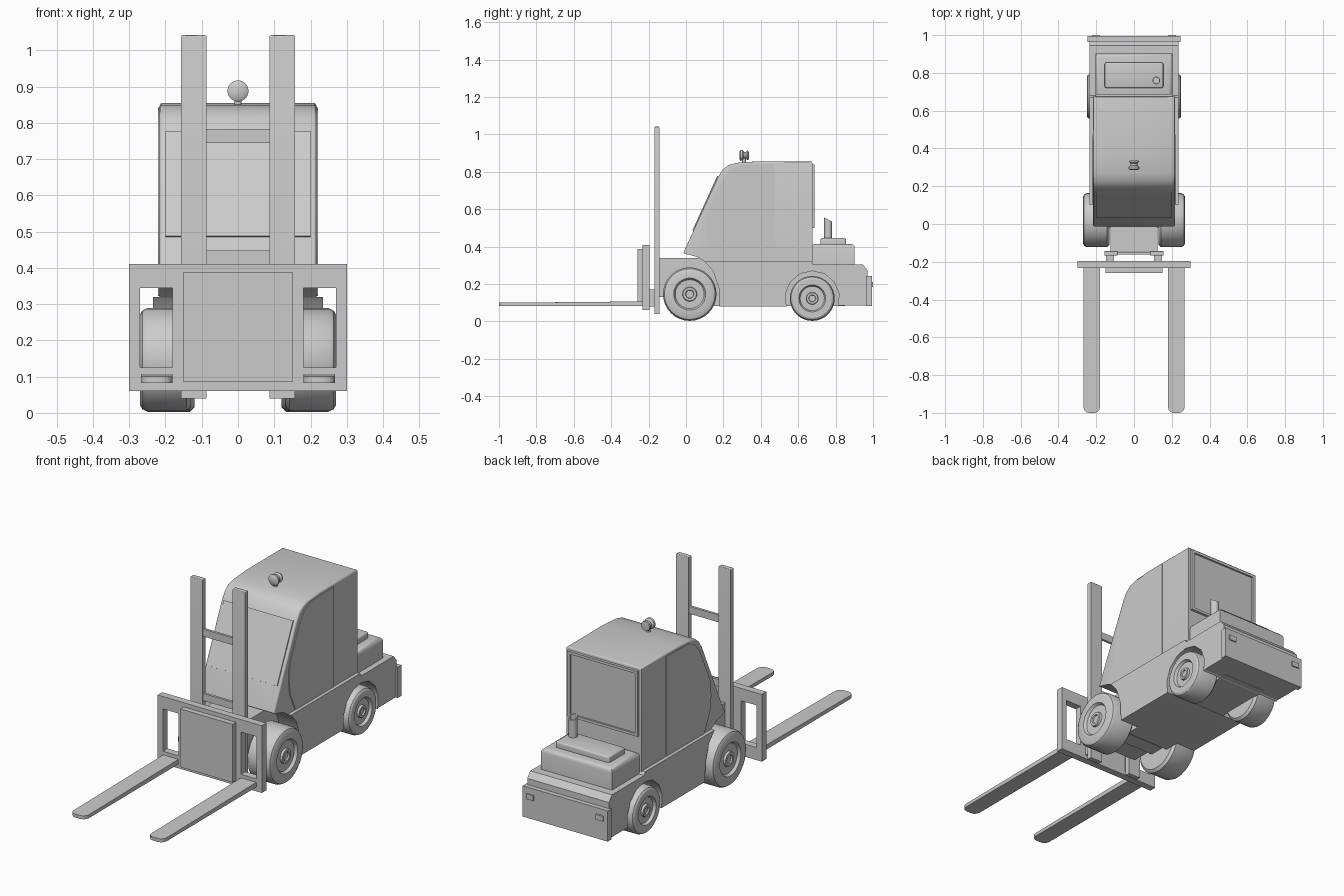
import bpy, bmesh, math
from mathutils import Vector, Matrix

if "Cube" in bpy.data.objects:
    bpy.data.objects.remove(bpy.data.objects["Cube"], do_unlink=True)

grey = bpy.data.materials.new("plain_grey")
grey.use_nodes = True
grey.diffuse_color = (0.6, 0.6, 0.6, 1)
grey.node_tree.nodes["Principled BSDF"].inputs["Base Color"].default_value = (0.6, 0.6, 0.6, 1)


def finish(name, bm, bevel=0.0, rule=None, segments=3):
    """Bevel the edges picked by rule, mark sharp edges and make the object."""
    bmesh.ops.recalc_face_normals(bm, faces=bm.faces[:])
    if bevel:
        edges = [e for e in bm.edges if e.calc_face_angle(0) > 0.6 and (rule is None or rule(e))]
        bmesh.ops.bevel(bm, geom=edges, offset=bevel, segments=segments,
                        profile=0.5, affect='EDGES', clamp_overlap=True)
    for f in bm.faces:
        f.smooth = True
    for e in bm.edges:
        e.smooth = e.calc_face_angle(0) < math.radians(32)
    mesh = bpy.data.meshes.new(name)
    bm.to_mesh(mesh)
    bm.free()
    mesh.materials.append(grey)
    obj = bpy.data.objects.new(name, mesh)
    bpy.context.scene.collection.objects.link(obj)
    return obj


def box(name, x, y, z, bevel=0.0, rule=None):
    bm = bmesh.new()
    bmesh.ops.create_cube(bm, size=1)
    for v in bm.verts:
        for i, (lo, hi) in enumerate((x, y, z)):
            v.co[i] = lo if v.co[i] < 0 else hi
    return finish(name, bm, bevel, rule)


def prism(name, outline, x0, x1, bevel=0.0, rule=None):
    """Extrude a (y, z) outline across x."""
    bm = bmesh.new()
    face = bm.faces.new([bm.verts.new((x0, y, z)) for y, z in outline])
    new = bmesh.ops.extrude_face_region(bm, geom=[face])["geom"]
    bmesh.ops.translate(bm, vec=(x1 - x0, 0, 0),
                        verts=[v for v in new if isinstance(v, bmesh.types.BMVert)])
    return finish(name, bm, bevel, rule)


def lathe(name, profile, axis, centre, steps=32):
    """Spin (along, radius) points round an axis direction."""
    bm = bmesh.new()
    verts = [bm.verts.new((r, 0, a)) for a, r in profile]
    edges = [bm.edges.new(p) for p in zip(verts, verts[1:])]
    bmesh.ops.spin(bm, geom=verts + edges, axis=(0, 0, 1), cent=(0, 0, 0),
                   angle=math.tau, steps=steps)
    bmesh.ops.remove_doubles(bm, verts=bm.verts[:], dist=1e-5)
    turn = Vector((0, 0, 1)).rotation_difference(Vector(axis)).to_matrix().to_4x4()
    bm.transform(Matrix.Translation(centre) @ turn)
    return finish(name, bm)


def arc(cy, cz, r, start, end, n=8):
    angles = [math.radians(start + (end - start) * i / n) for i in range(n + 1)]
    return [(cy + r * math.cos(a), cz + r * math.sin(a)) for a in angles]


def is_top(e):
    return all(v.co.z > 0.29 for v in e.verts)


# Chassis with rear wheel arches, and a narrow core between the wheels
rear_arch = arc(0.675, 0.125, 0.145, 198, -18)
prism("chassis", [(0.18, 0.08), (0.53, 0.08)] + rear_arch
      + [(0.82, 0.085), (0.97, 0.085), (0.97, 0.275), (0.945, 0.305), (0.68, 0.305),
         (0.67, 0.32), (0.1, 0.32), (0.145, 0.27), (0.175, 0.18)], -0.235, 0.235)
box("chassis_core", (-0.125, 0.125), (0.1, 0.85), (0.082, 0.3))
box("front_housing", (-0.125, 0.125), (-0.145, 0.2), (0.13, 0.34))

# Cab shell, its front corner curving down over the front wheel
prism("cab", [(-0.015, 0.365), (0.17, 0.77), (0.195, 0.81), (0.225, 0.835), (0.27, 0.848),
              (0.37, 0.855), (0.675, 0.855), (0.675, 0.315), (0.2, 0.315), (0.18, 0.19),
              (0.155, 0.26), (0.115, 0.31), (0.06, 0.345)], -0.216, 0.216, 0.008,
      lambda e: all(v.co.z > 0.36 for v in e.verts))

# Windscreen plate lying on the sloped cab front
prism("windscreen", [(0.04, 0.485), (0.172, 0.775), (0.167, 0.778), (0.035, 0.488)], -0.2, 0.2)

# Rear window frame and pane
for s in (-1, 1):
    box("rear_window_post", sorted((s * 0.187, s * 0.203)), (0.67, 0.688), (0.5, 0.84))
for z in (0.5, 0.826):
    box("rear_window_rail", (-0.187, 0.187), (0.67, 0.688), (z, z + 0.014))
box("rear_window", (-0.187, 0.187), (0.67, 0.679), (0.514, 0.826))

# Engine hood tiers, counterweight bumper and exhaust
box("hood", (-0.205, 0.205), (0.67, 0.902), (0.28, 0.415), 0.022, is_top)
box("hood_cover", (-0.155, 0.155), (0.72, 0.855), (0.4, 0.446), 0.008, is_top)
box("rear_bumper", (-0.245, 0.245), (0.963, 0.994), (0.083, 0.243))
exhaust = lathe("exhaust", [(0.42, 0), (0.42, 0.021), (0.555, 0.021), (0.555, 0.015),
                            (0.5, 0.015), (0.5, 0)], (0, 0, 1), (0.118, 0.76, 0), 20)
for v in exhaust.data.vertices:
    if v.co.z > 0.54:
        v.co.z -= (v.co.y - 0.74) * 0.5

# Beacon on the roof
lathe("beacon_stem", [(0.85, 0), (0.85, 0.01), (0.88, 0.01), (0.88, 0)],
      (0, 0, 1), (0, 0.31, 0), 16)
lathe("beacon", [(0.285, 0), (0.287, 0.022), (0.292, 0.029), (0.302, 0.028), (0.31, 0.018),
                 (0.32, 0.018), (0.328, 0.026), (0.335, 0.024), (0.337, 0)],
      (0, 1, 0), (0, 0, 0.888), 24)


def wheel(name, s, cy, r, inner, outer):
    """Tyre with rounded shoulders, a dished rim and a hub."""
    w = outer - inner
    lathe(name, [(0, 0), (0, r * 0.9), (0.012, r), (w - 0.02, r), (w - 0.006, r * 0.95),
                 (w, r * 0.87), (w, r * 0.6), (w - 0.014, r * 0.54), (w - 0.014, r * 0.27),
                 (w - 0.003, r * 0.25), (w - 0.003, r * 0.16), (w - 0.01, r * 0.14),
                 (w - 0.01, 0)], (s, 0, 0), (s * inner, cy, r + 0.003))


door = [(0.16, 0.322), (0.115, 0.42), (0.105, 0.5), (0.115, 0.585), (0.2, 0.765),
        (0.235, 0.81), (0.29, 0.838), (0.475, 0.842), (0.475, 0.322)]

for s in (-1, 1):
    side = lambda a, b: sorted((s * a, s * b))
    prism("door", door, s * 0.213, s * 0.22)
    wheel("front_wheel", s, 0.02, 0.143, 0.13, 0.27)
    wheel("rear_wheel", s, 0.675, 0.12, 0.12, 0.25)
    box("tail_light", side(0.18, 0.222), (0.99, 1.0), (0.183, 0.21))
    # Mast rails and the brackets holding the carriage
    box("mast_rail", side(0.087, 0.157), (-0.168, -0.143), (0.04, 1.042), 0.005,
        lambda e: all(v.co.z > 1 for v in e.verts))
    box("carriage_bracket", side(0.105, 0.147), (-0.2, -0.16), (0.08, 0.17))
    box("carriage_post", side(0.27, 0.3), (-0.232, -0.195), (0.06, 0.41))
    # Fork with clipped tip corners, thinning towards the tip
    fork = box("fork", side(0.18, 0.268), (-1.0, -0.22), (0.082, 0.107), 0.03,
               lambda e: all(v.co.y < -0.9 for v in e.verts)
               and abs(e.verts[0].co.z - e.verts[1].co.z) > 0.01)
    for v in fork.data.vertices:
        if v.co.y < -0.9 and v.co.z > 0.1:
            v.co.z = 0.1

# Mast cross bars
for z in (0.41, 0.745):
    box("mast_cross_bar", (-0.09, 0.09), (-0.162, -0.149), (z, z + 0.038))

# Carriage frame and centre plate
box("carriage_top_rail", (-0.27, 0.27), (-0.232, -0.195), (0.345, 0.41))
box("carriage_bottom_rail", (-0.27, 0.27), (-0.232, -0.195), (0.06, 0.125))
box("carriage_panel", (-0.18, 0.18), (-0.232, -0.195), (0.125, 0.345))
box("carriage_plate", (-0.15, 0.15), (-0.26, -0.23), (0.085, 0.388))

# Axles
box("front_axle", (-0.14, 0.14), (-0.02, 0.06), (0.11, 0.18))
box("rear_axle", (-0.14, 0.14), (0.64, 0.71), (0.09, 0.16))
